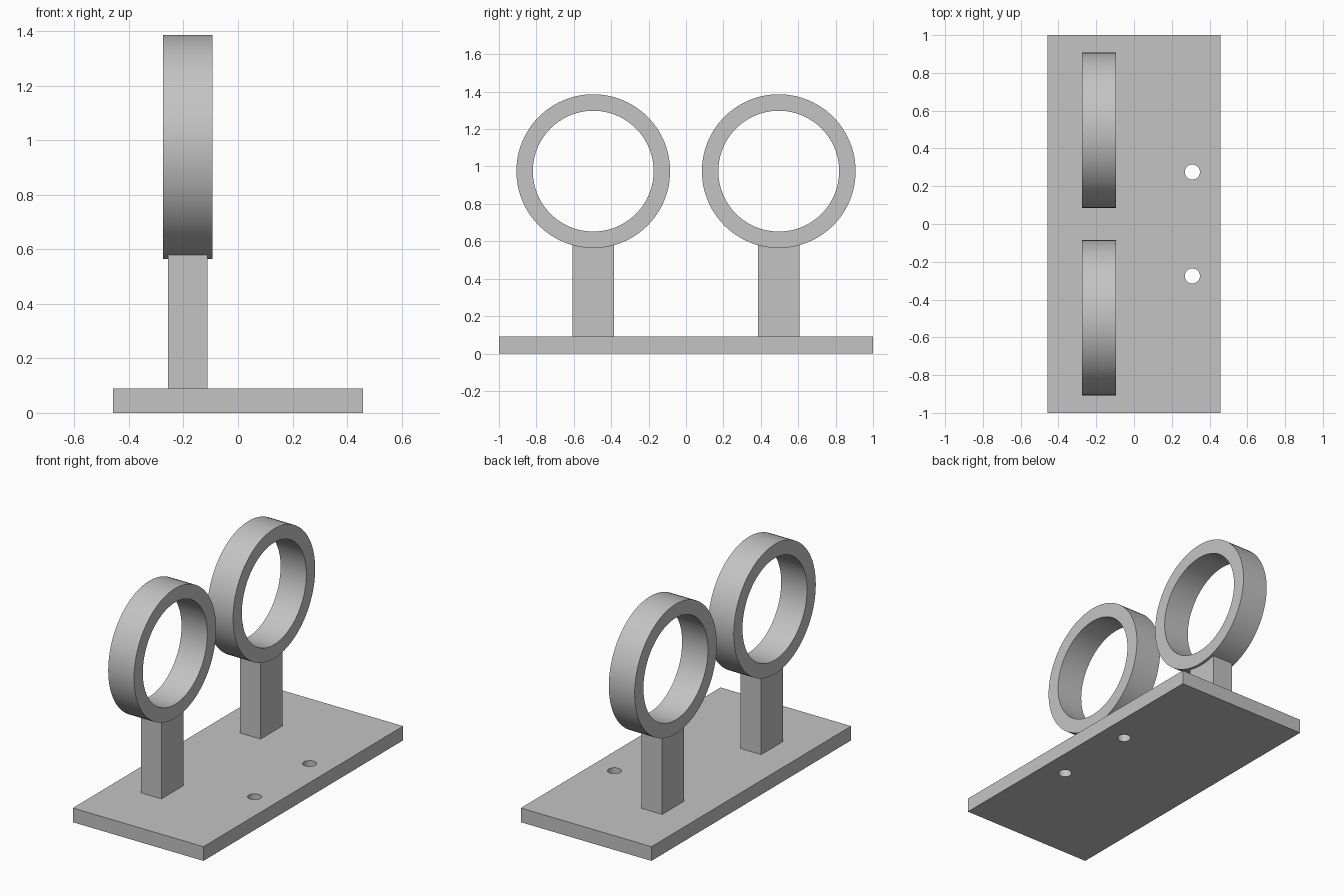
import bpy, bmesh, math
from mathutils import Matrix, Vector

if "Cube" in bpy.data.objects:
    bpy.data.objects.remove(bpy.data.objects["Cube"])

grey = bpy.data.materials.new("plain grey")
grey.diffuse_color = (0.55, 0.55, 0.55, 1)
grey.use_nodes = True
grey.node_tree.nodes["Principled BSDF"].inputs["Base Color"].default_value = grey.diffuse_color


def add_object(name, bm, material=grey):
    bmesh.ops.recalc_face_normals(bm, faces=bm.faces)
    mesh = bpy.data.meshes.new(name)
    bm.to_mesh(mesh)
    bm.free()
    obj = bpy.data.objects.new(name, mesh)
    bpy.context.collection.objects.link(obj)
    if material:
        mesh.materials.append(material)
    return obj


def box(name, x0, x1, y0, y1, z0, z1):
    bm = bmesh.new()
    size = Matrix.Diagonal((x1 - x0, y1 - y0, z1 - z0, 1))
    centre = Matrix.Translation(((x0 + x1) / 2, (y0 + y1) / 2, (z0 + z1) / 2))
    bmesh.ops.create_cube(bm, size=1, matrix=centre @ size)
    return add_object(name, bm)


def ring(name, x0, x1, y, z, outer, inner, steps=96):
    # Rectangular section spun around an axis along x
    bm = bmesh.new()
    section = [(x0, inner), (x1, inner), (x1, outer), (x0, outer)]
    verts = [bm.verts.new((x, y, z + r)) for x, r in section]
    edges = [bm.edges.new((verts[i], verts[(i + 1) % 4])) for i in range(4)]
    bmesh.ops.spin(bm, geom=verts + edges, cent=Vector((0, y, z)), axis=(1, 0, 0),
                   angle=math.tau, steps=steps, use_merge=True)
    bmesh.ops.remove_doubles(bm, verts=bm.verts, dist=1e-5)
    return add_object(name, bm)


def smooth(obj):
    bpy.ops.object.select_all(action='DESELECT')
    obj.select_set(True)
    bpy.context.view_layer.objects.active = obj
    bpy.ops.object.shade_smooth_by_angle(angle=math.radians(30))


# Base plate with two screw holes
base = box("base_plate", -0.458, 0.458, -1, 1, 0, 0.09)
bm = bmesh.new()
for side in (-1, 1):
    bmesh.ops.create_cone(bm, cap_ends=True, segments=48, radius1=0.04, radius2=0.04,
                          depth=0.4, matrix=Matrix.Translation((0.309, 0.275 * side, 0.045)))
cutter = add_object("hole_cutter", bm, None)
cut = base.modifiers.new("screw holes", 'BOOLEAN')
cut.operation = 'DIFFERENCE'
cut.solver = 'EXACT'
cut.object = cutter
bpy.context.view_layer.objects.active = base
bpy.ops.object.modifier_apply(modifier=cut.name)
bpy.data.objects.remove(cutter)
smooth(base)

# Two posts, each carrying an open ring
for label, side in (("front", -1), ("back", 1)):
    y = 0.496 * side
    box(label + "_post", -0.257, -0.112, y - 0.11, y + 0.11, 0.09, 0.58)
    smooth(ring(label + "_ring", -0.275, -0.094, y, 0.975, 0.411, 0.323))
